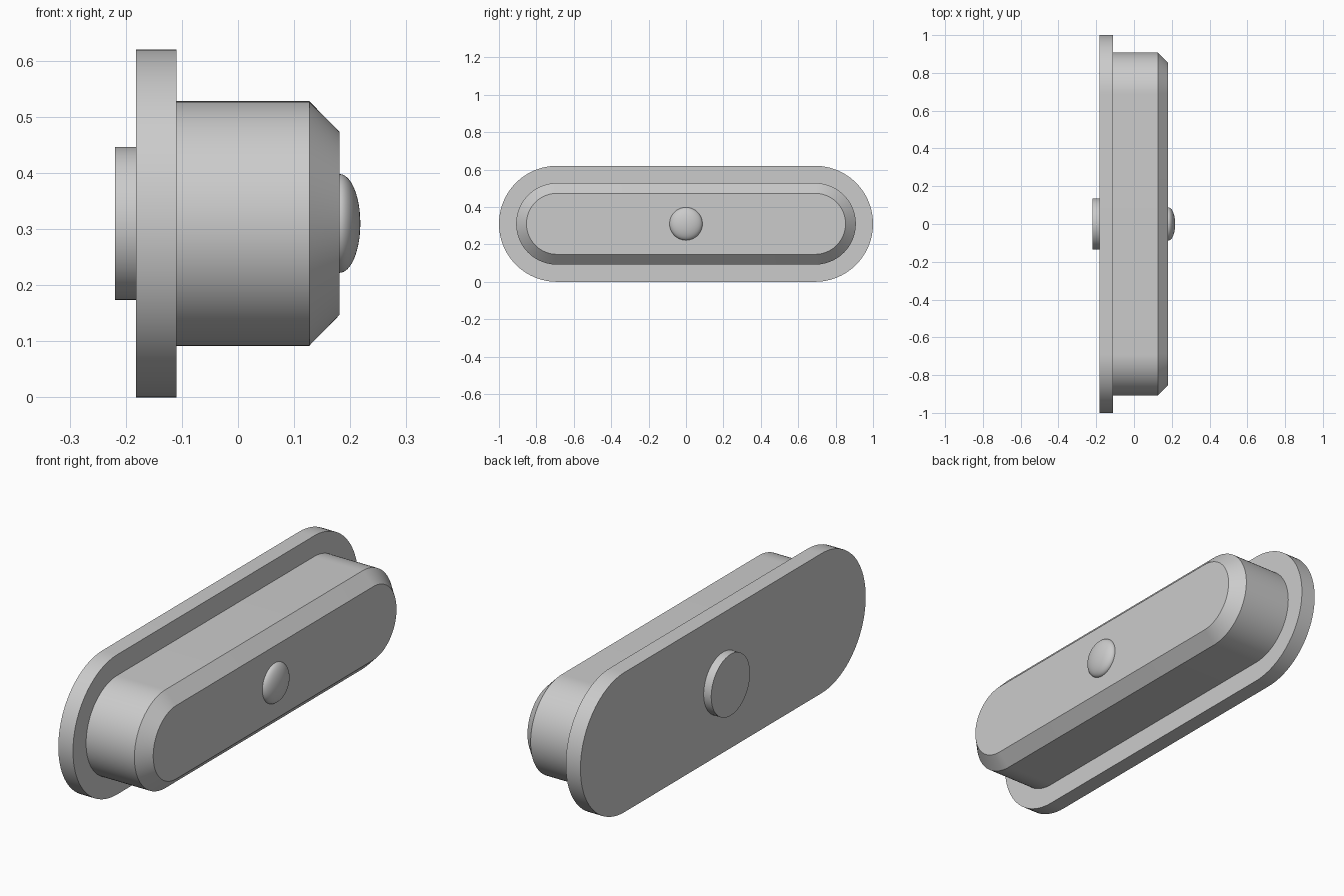
import bpy, bmesh, math

if "Cube" in bpy.data.objects:
    bpy.data.objects.remove(bpy.data.objects["Cube"])

CZ = 0.31       # height of the long axis
HALF = 0.69     # half distance between the end-arc centres

grey = bpy.data.materials.new("plain grey")
grey.diffuse_color = (0.6, 0.6, 0.6, 1)
grey.use_nodes = True
grey.node_tree.nodes["Principled BSDF"].inputs["Base Color"].default_value = grey.diffuse_color


def loft(name, sections, half=0.0, steps=48):
    """Skin stadium outlines (circles when half = 0) given as (x, radius)."""
    bm = bmesh.new()
    rings = []
    for x, r in sections:
        ring = []
        for side in (1, -1):
            n = steps + 1 if half else steps
            for i in range(n):
                a = -math.pi / 2 * side + math.pi * i / steps
                ring.append(bm.verts.new((x, side * half + r * math.cos(a),
                                          CZ + r * math.sin(a))))
        rings.append(ring)
    for a, b in zip(rings, rings[1:]):
        for i in range(len(a)):
            j = (i + 1) % len(a)
            bm.faces.new((a[i], a[j], b[j], b[i]))
    bm.faces.new(rings[0])
    bm.faces.new(rings[-1])
    bmesh.ops.recalc_face_normals(bm, faces=bm.faces)
    me = bpy.data.meshes.new(name)
    bm.to_mesh(me)
    bm.free()
    me.materials.append(grey)
    ob = bpy.data.objects.new(name, me)
    bpy.context.collection.objects.link(ob)
    bpy.ops.object.select_all(action='DESELECT')
    ob.select_set(True)
    bpy.context.view_layer.objects.active = ob
    bpy.ops.object.shade_smooth_by_angle(angle=math.radians(30))
    return ob


# Flange and chamfered body as one closed shell
loft("flanged_housing", [(-0.182, 0.31), (-0.11, 0.31), (-0.11, 0.218),
                         (0.127, 0.218), (0.181, 0.163)], HALF)

# Round boss on the back
loft("back_boss", [(-0.219, 0.136), (-0.181, 0.136)])

# Flattened dome button on the front face
dome = [(0.181 + 0.037 * math.sin(t), 0.088 * math.cos(t))
        for t in (math.pi / 2 * i / 16.2 for i in range(17))]
loft("dome_button", [(0.18, 0.088)] + dome, steps=32)
